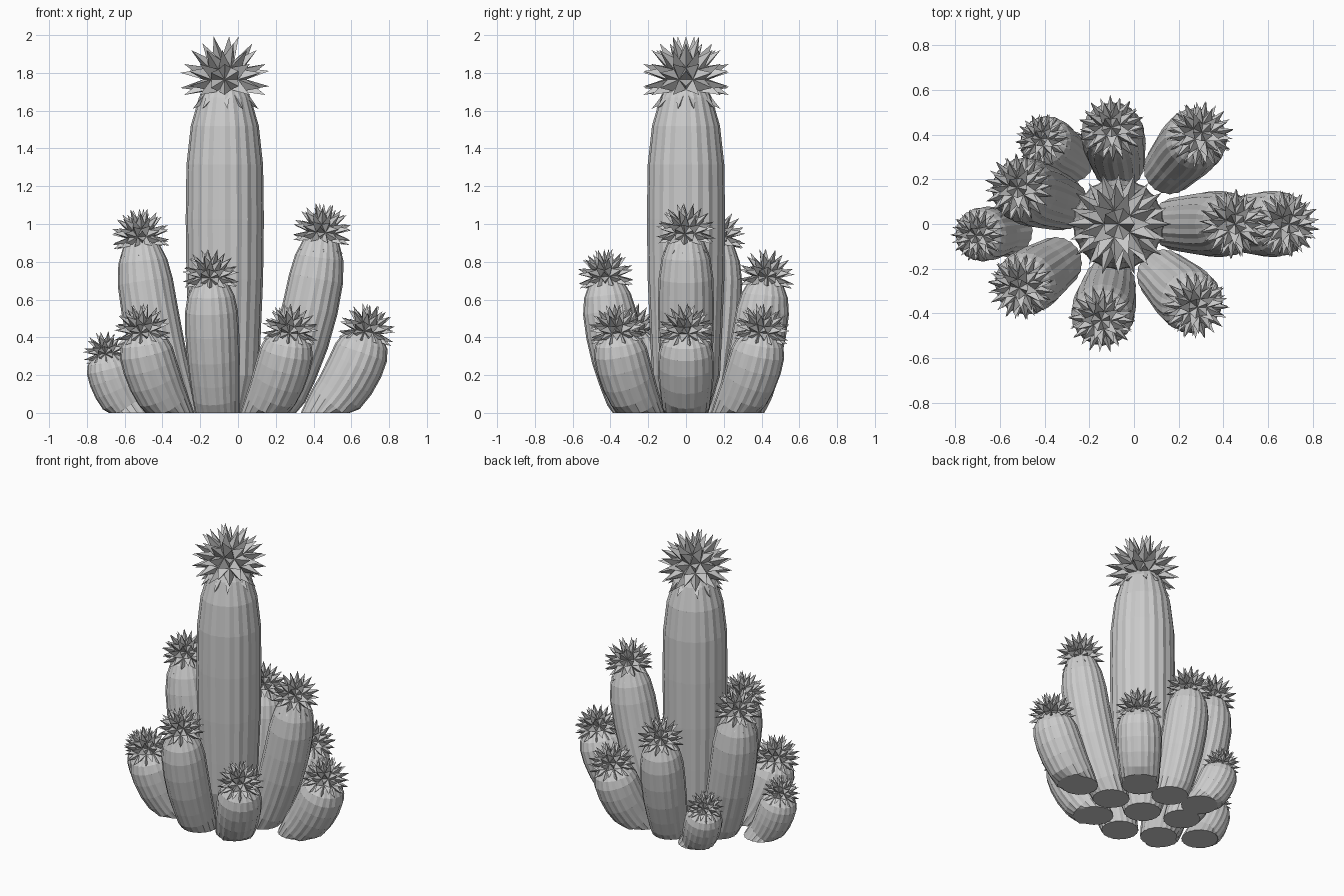
import bpy, bmesh, math
from mathutils import Vector, Matrix

cube = bpy.data.objects.get("Cube")
if cube:
    bpy.data.objects.remove(cube)

RIBS = 20
FOOT = .118
UP = Vector((0, 0, 1))

# One plain grey for everything
grey = bpy.data.materials.new("pale_grey")
grey.use_nodes = True
grey.diffuse_color = (0.6, 0.6, 0.6, 1)
grey.node_tree.nodes["Principled BSDF"].inputs["Base Color"].default_value = (0.6, 0.6, 0.6, 1)

# Stem swelling above the foot: position along the path, share of the full radius
SWELL = [(.12, .87), (.25, .92), (.42, .98), (.6, 1), (.76, .98),
         (.87, .87), (.95, .66), (1, .4)]


def finish(bm, name):
    mesh = bpy.data.meshes.new(name)
    bm.to_mesh(mesh)
    bm.free()
    mesh.materials.append(grey)
    obj = bpy.data.objects.new(name, mesh)
    bpy.context.collection.objects.link(obj)


def make_stem(name, base, tip, radius):
    """Ribbed tube that leans outward, then straightens up."""
    a, c = Vector((*base, 0)), Vector(tip)
    b = a.lerp(c, .82)
    b.z = tip[2] * .46
    bm = bmesh.new()
    rings = []
    for t, swell in [(0, FOOT / radius)] + SWELL:
        centre = a * (1 - t) ** 2 + b * 2 * t * (1 - t) + c * t * t
        tangent = ((b - a) * (1 - t) + (c - b) * t).normalized()
        if t == 0:
            tangent = UP
        turn = UP.rotation_difference(tangent)
        ring = []
        for i in range(RIBS * 2):
            angle = math.pi * i / RIBS
            r = radius * swell * (1 if i % 2 == 0 else .965)
            spot = centre + turn @ Vector((r * math.cos(angle), r * math.sin(angle), 0))
            spot.z = max(spot.z, 0)
            ring.append(bm.verts.new(spot))
        rings.append(ring)
    for low, high in zip(rings, rings[1:]):
        for i in range(RIBS * 2):
            j = (i + 1) % (RIBS * 2)
            bm.faces.new((low[i], low[j], high[j], high[i]))
    bm.faces.new(rings[0])
    bm.faces.new(rings[-1])
    finish(bm, name)
    return (c - b).normalized()


def make_crown(name, centre, tilt, reach):
    """Ball of spikes: every triangle of a small sphere is pulled to a point."""
    bm = bmesh.new()
    bmesh.ops.create_icosphere(bm, subdivisions=2, radius=reach * .5)
    hidden = [f for f in bm.faces if f.calc_center_median().normalized().z < -.7]
    bmesh.ops.delete(bm, geom=hidden, context='FACES')
    spikes = bmesh.ops.poke(bm, faces=bm.faces[:])["verts"]
    for v in spikes:
        v.co = v.co.normalized() * reach
    turn = UP.rotation_difference(tilt).to_matrix().to_4x4()
    spin = Matrix.Rotation(centre[0] * 9, 4, 'Z')
    bm.transform(Matrix.Translation(centre) @ turn @ spin)
    finish(bm, name)


# name, base (x, y), crown centre, stem radius, crown reach
PLANTS = [
    ("main", (-.07, 0), (-.07, 0, 1.765), .207, .24),
    ("left_tall", (.19, 0), (.445, 0, .955), .148, .16),
    ("left_outer", (.45, 0), (.68, 0, .43), .148, .153),
    ("right_tall", (-.32, .09), (-.515, .16, .93), .15, .158),
    ("front", (-.11, -.27), (-.145, -.425, .72), .143, .153),
    ("back", (-.07, .27), (-.1, .425, .72), .143, .153),
    ("front_left", (.13, -.23), (.275, -.365, .43), .145, .153),
    ("back_left", (.16, .25), (.295, .4, .43), .145, .153),
    ("front_right", (-.35, -.175), (-.505, -.28, .43), .145, .153),
    ("back_right", (-.29, .3), (-.41, .375, .295), .122, .122),
    ("right_small", (-.57, -.03), (-.7, -.05, .315), .122, .122),
]

for name, base, tip, radius, reach in PLANTS:
    tilt = make_stem(name + "_stem", base, tip, radius)
    make_crown(name + "_crown", tip, tilt, reach)
